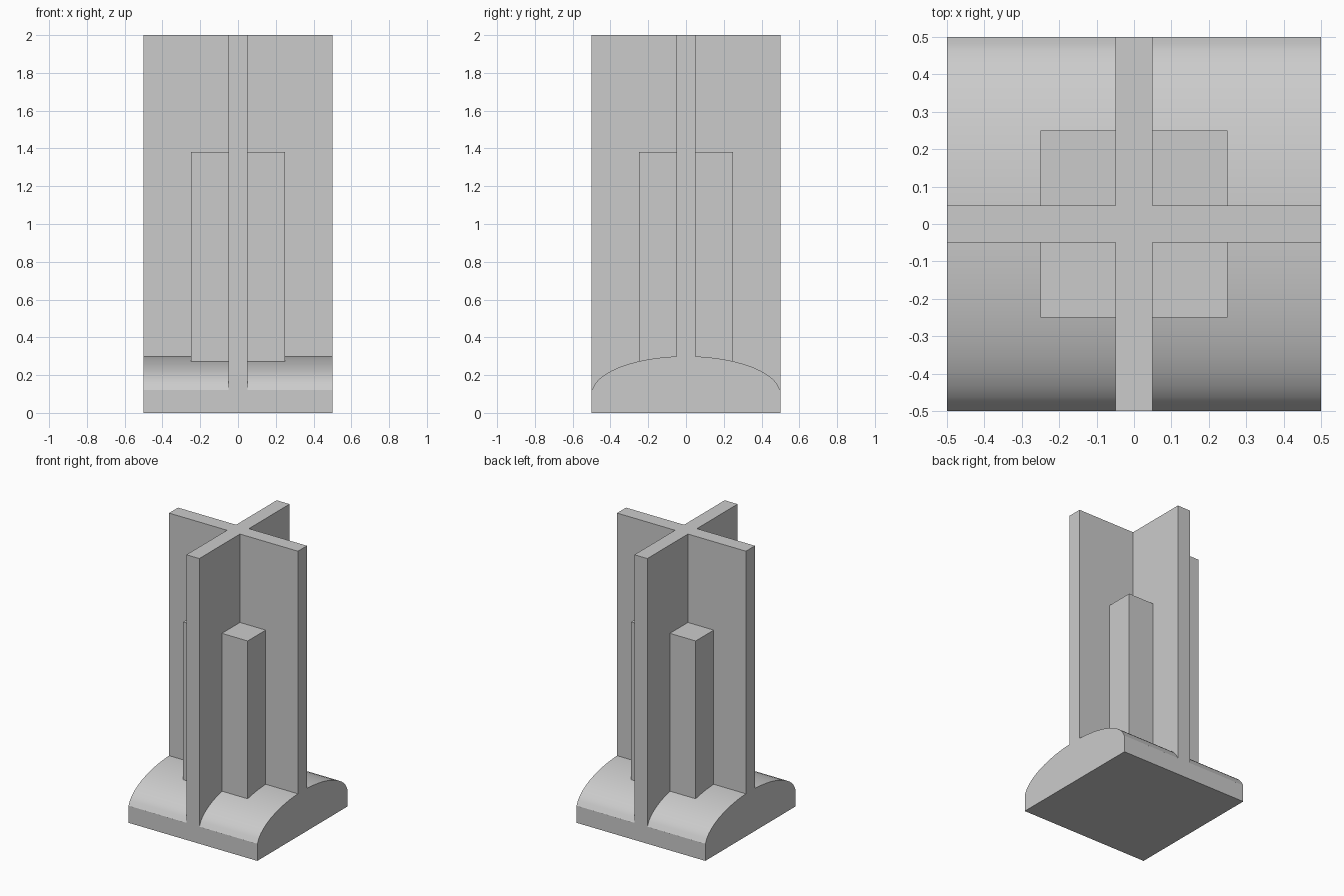
import bpy
import bmesh
from math import sin, cos, pi

cube = bpy.data.objects.get("Cube")
if cube:
    bpy.data.objects.remove(cube, do_unlink=True)

grey = bpy.data.materials.new("light_grey")
grey.use_nodes = True
colour = (0.6, 0.6, 0.6, 1)
grey.diffuse_color = colour
grey.node_tree.nodes["Principled BSDF"].inputs["Base Color"].default_value = colour


def finish(name, bm):
    bmesh.ops.recalc_face_normals(bm, faces=bm.faces)
    mesh = bpy.data.meshes.new(name)
    bm.to_mesh(mesh)
    bm.free()
    obj = bpy.data.objects.new(name, mesh)
    bpy.context.collection.objects.link(obj)
    mesh.materials.append(grey)
    return obj


def extrude(bm, face, vector):
    new = bmesh.ops.extrude_face_region(bm, geom=[face])["geom"]
    verts = [v for v in new if isinstance(v, bmesh.types.BMVert)]
    bmesh.ops.translate(bm, verts=verts, vec=vector)


HALF = 0.5      # half width of the base and fins
THICK = 0.05    # half thickness of the fins

# Domed base: short upright walls under an elliptical top, extruded along x
STEPS = 24
arc = [(HALF * cos(pi * i / STEPS), 0.1 + 0.2 * sin(pi * i / STEPS))
       for i in range(1, STEPS)]
profile = [(HALF, 0), (HALF, 0.12)] + arc + [(-HALF, 0.12), (-HALF, 0)]
bm = bmesh.new()
end = bm.faces.new([bm.verts.new((-HALF, y, z)) for y, z in profile])
extrude(bm, end, (2 * HALF, 0, 0))
base = finish("domed_base", bm)
bpy.context.view_layer.objects.active = base
base.select_set(True)
bpy.ops.object.shade_smooth_by_angle(angle=pi / 6)
base.select_set(False)

# Crossed fins: a plus-shaped prism whose front and back arms reach down the dome
bm = bmesh.new()
outline = []
for k in range(4):
    c, s = round(cos(k * pi / 2)), round(sin(k * pi / 2))
    for x, y in ((HALF, -THICK), (HALF, THICK), (THICK, THICK)):
        outline.append((c * x - s * y, s * x + c * y))
top = [bm.verts.new((x, y, 2)) for x, y in outline]
bottom = [bm.verts.new((x, y, 0.12 if abs(y) == HALF else 0.298))
          for x, y in outline]
bm.faces.new(top)
count = len(outline)
for i in range(count):
    j = (i + 1) % count
    bm.faces.new((bottom[i], bottom[j], top[j], top[i]))
for k in range(0, count, 3):
    bm.faces.new([bottom[(k + n) % count] for n in (-1, 0, 1, 2)])
bm.faces.new(bottom[2::3])
finish("crossed_fins", bm)

# Square core filling the inner corners between the fins
bm = bmesh.new()
core = 0.25
foot = bm.faces.new([bm.verts.new((x * core, y * core, 0.2))
                     for x, y in ((-1, -1), (1, -1), (1, 1), (-1, 1))])
extrude(bm, foot, (0, 0, 1.18))
finish("square_core", bm)
